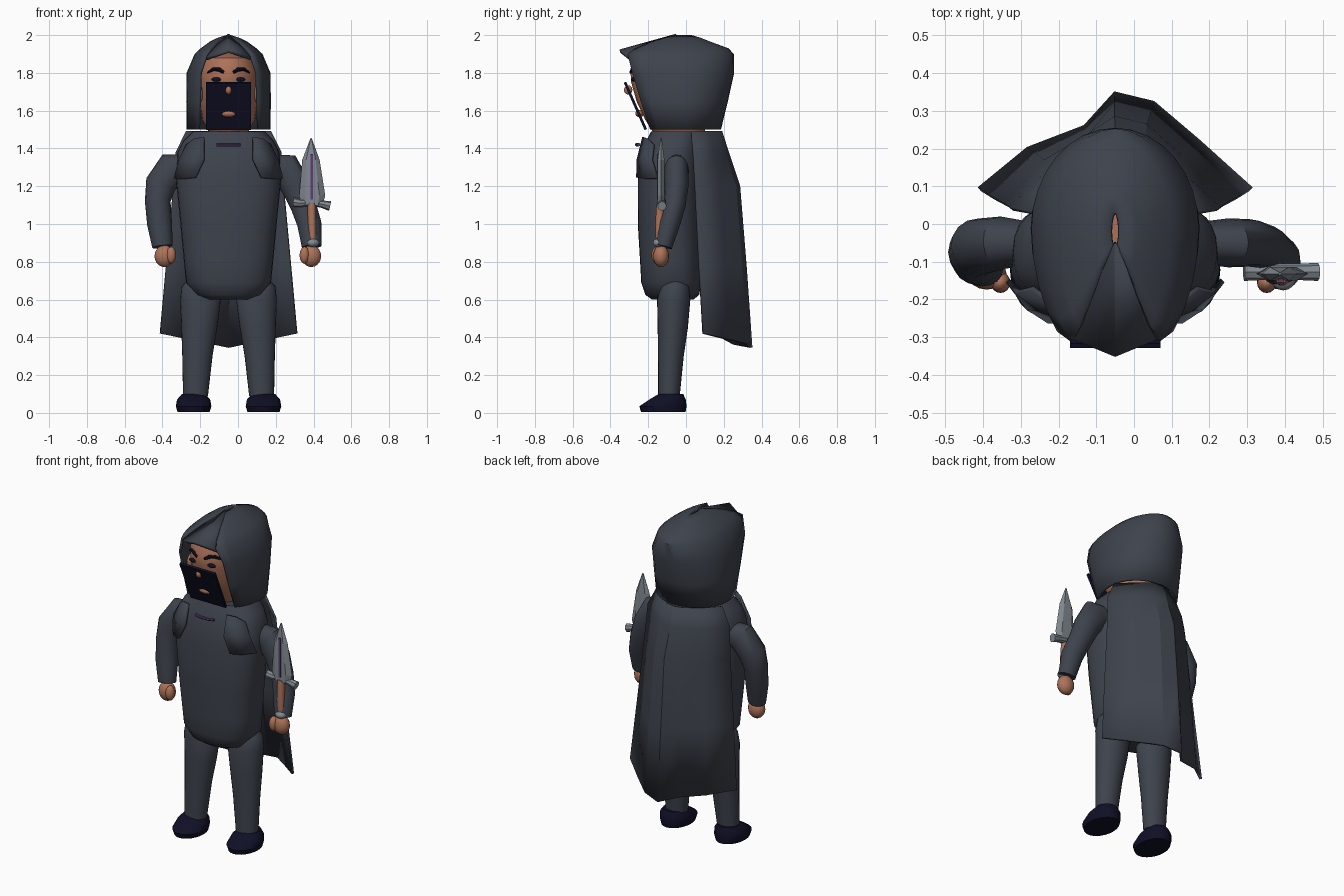
import bpy, bmesh, math
from mathutils import Vector

if "Cube" in bpy.data.objects:
    bpy.data.objects.remove(bpy.data.objects["Cube"])

CX = -0.05  # symmetry line of the figure


def material(name, rgb):
    m = bpy.data.materials.new(name)
    m.diffuse_color = (*rgb, 1)
    m.use_nodes = True
    m.node_tree.nodes["Principled BSDF"].inputs["Base Color"].default_value = m.diffuse_color
    return m


CLOTH = material("slate_cloth", (0.048, 0.056, 0.073))
NAVY = material("dark_navy", (0.005, 0.005, 0.02))
SKIN = material("skin", (0.42, 0.17, 0.1))
STEEL = material("steel", (0.22, 0.25, 0.28))
VIOLET = material("violet", (0.11, 0.045, 0.17))


def mirror(p):
    return (2 * CX - p[0], p[1], p[2])


def loft(name, rows, mat, closed=True, thick=0, angle=40):
    """Skin a list of point rows; closed rows are capped, open ones may get thickness."""
    bm = bmesh.new()
    grid = [[bm.verts.new(p) for p in row] for row in rows]
    n = len(rows[0])
    for a, b in zip(grid, grid[1:]):
        for i in range(n if closed else n - 1):
            j = (i + 1) % n
            bm.faces.new((a[i], a[j], b[j], b[i]))
    if closed:
        bm.faces.new(grid[0])
        bm.faces.new(grid[-1])
    bmesh.ops.recalc_face_normals(bm, faces=bm.faces)
    me = bpy.data.meshes.new(name)
    bm.to_mesh(me)
    bm.free()
    ob = bpy.data.objects.new(name, me)
    bpy.context.collection.objects.link(ob)
    me.materials.append(mat)
    if thick:
        s = ob.modifiers.new("thickness", 'SOLIDIFY')
        s.thickness = thick
        s.offset = 0
    smooth(ob, angle)
    return ob


def smooth(ob, angle=40):
    bpy.ops.object.select_all(action='DESELECT')
    ob.select_set(True)
    bpy.context.view_layer.objects.active = ob
    bpy.ops.object.shade_smooth_by_angle(angle=math.radians(angle))


def ring(z, cx, cy, a, b, n=24, e=2.0):
    """Horizontal (super)ellipse."""
    pts = []
    for i in range(n):
        t = 2 * math.pi * i / n
        c, s = math.cos(t), math.sin(t)
        pts.append((cx + a * math.copysign(abs(c) ** (2 / e), c),
                    cy + b * math.copysign(abs(s) ** (2 / e), s), z))
    return pts


def tube(name, path, mat, n=16):
    """Rings across a path of (x, y, z, in-plane radius, depth radius)."""
    pts = [Vector(p[:3]) for p in path]
    rows = []
    for i, p in enumerate(path):
        t = (pts[min(i + 1, len(pts) - 1)] - pts[max(i - 1, 0)]).normalized()
        u = Vector((0, 1, 0)).cross(t).normalized()
        v = t.cross(u)
        rows.append([pts[i] + u * p[3] * math.cos(k * 2 * math.pi / n)
                     + v * p[4] * math.sin(k * 2 * math.pi / n) for k in range(n)])
    return loft(name, rows, mat)


def ball(name, loc, radii, mat):
    bpy.ops.mesh.primitive_uv_sphere_add(segments=16, ring_count=10, location=loc)
    ob = bpy.context.object
    ob.name, ob.scale = name, radii
    ob.data.materials.append(mat)
    smooth(ob, 60)
    return ob


def box(name, loc, size, mat, tilt=0):
    bpy.ops.mesh.primitive_cube_add(size=1, location=loc, rotation=(tilt, 0, 0))
    ob = bpy.context.object
    ob.name, ob.scale = name, size
    ob.data.materials.append(mat)
    return ob


# torso: height, half width, front y, back y
TORSO = [(.60, .12, -.18, .04), (.625, .18, -.215, .07), (.69, .225, -.237, .08), (.8, .236, -.243, .08),
         (1.0, .255, -.255, .08), (1.25, .28, -.255, .08), (1.38, .27, -.232, .08), (1.44, .24, -.21, .08),
         (1.49, .19, -.185, .08)]
loft("torso", [ring(z, CX, (f + b) / 2, w, (b - f) / 2, 32, 2.5) for z, w, f, b in TORSO], CLOTH)

# legs and shoes
LEG = [(.70, -.22, -.06, .05, .05), (.67, -.213, -.06, .085, .075), (.6, -.198, -.065, .108, .088),
       (.45, -.205, -.07, .095, .08), (.3, -.215, -.08, .08, .068), (.09, -.225, -.09, .066, .057)]
SHOE = [(.005, -.12, .085, .118), (.035, -.122, .094, .125), (.07, -.098, .088, .097), (.1, -.08, .062, .065)]
for side in ("left", "right"):
    flip = mirror if side == "right" else tuple
    loft(side + "_leg", [[flip(p) for p in ring(*r)] for r in LEG], CLOTH)
    loft(side + "_shoe", [[flip(p) for p in ring(z, -.235, y, a, b)] for z, y, a, b in SHOE], NAVY)
    # shoulder pad wrapping the chest corner
    pad = [[(-.335, -.15, 1.24), (-.28, -.222, 1.24), (-.225, -.258, 1.245)],
           [(-.31, -.18, 1.34), (-.25, -.225, 1.34), (-.18, -.255, 1.34)],
           [(-.27, -.17, 1.42), (-.23, -.2, 1.45), (-.18, -.225, 1.46)]]
    loft(side + "_shoulder_pad", [[flip(p) for p in r] for r in pad], CLOTH, False, .014)

# arms and hands
tube("left_arm", [(-.27, -.05, 1.30, .07, .055), (-.35, -.05, 1.29, .092, .07), (-.41, -.06, 1.21, .082, .075),
                  (-.425, -.075, 1.12, .068, .07), (-.415, -.1, 1.0, .066, .062), (-.4, -.12, .88, .054, .046)], CLOTH)
tube("right_arm", [(.17, -.05, 1.30, .07, .055), (.25, -.05, 1.29, .09, .065), (.305, -.05, 1.2, .078, .063),
                   (.345, -.06, 1.1, .068, .058), (.378, -.09, 1.0, .064, .058), (.39, -.12, .88, .052, .046)], CLOTH)
for side, x, s in (("left", -.39, 1), ("right", .388, -1)):
    ball(side + "_hand", (x, -.132, .83), (.052, .042, .058), SKIN)
    ball(side + "_thumb", (x + s * .036, -.155, .835), (.026, .028, .045), SKIN)

# head: height, half width, front y
HEAD = [(1.48, .1, -.17), (1.55, .14, -.215), (1.65, .155, -.262), (1.75, .158, -.29), (1.82, .155, -.295),
        (1.88, .128, -.265), (1.91, .06, -.17)]
loft("head", [ring(z, CX, (f + .1) / 2, w, (.1 - f) / 2) for z, w, f in HEAD], SKIN)
loft("neck", [ring(z, CX, -.04, .1, .1) for z in (1.44, 1.52)], SKIN)

# face
tilt = math.atan2(.11, .25)
box("face_mask", (CX, -.268, 1.625), (.24, .014, .273), NAVY, tilt)
ball("nose", (CX, -.306, 1.71), (.017, .022, .024), SKIN)
ball("mouth", (CX, -.246, 1.585), (.042, .022, .02), SKIN)
for name, s in (("left", -1), ("right", 1)):
    ball(name + "_ear", (CX + s * .155, -.16, 1.69), (.02, .035, .05), SKIN)
    ball(name + "_eye", (CX + s * .062, -.276, 1.765), (.028, .013, .012), NAVY)
    tube(name + "_eyebrow", [(CX + s * x, y, z, r, .01) for x, y, z, r in (
        (.025, -.291, 1.803, .008), (.05, -.284, 1.818, .011), (.08, -.266, 1.82, .01), (.108, -.238, 1.803, .005))],
        NAVY, 8)

# hood: height, half width, back y, front edge y, middle y, sweep angle of the opening
HOOD = [(1.5, .222, .185, -.19, -.01, 133), (1.65, .224, .222, -.24, -.01, 135), (1.8, .222, .255, -.285, -.01, 136),
        (1.9, .18, .253, -.31, -.02, 138), (1.93, .148, .225, -.27, -.02, 140), (1.965, .1, .13, -.19, -.02, 142),
        (1.985, .06, .08, -.12, -.02, 145), (2.0, .012, .03, -.06, -.02, 150)]
rows = []
for z, w, back, front, mid, sweep in HOOD:
    row = []
    for i in range(25):
        t = math.radians(sweep) * (i / 12 - 1)
        k = back - mid if abs(t) < math.pi / 2 else (mid - front) / -math.cos(math.radians(sweep))
        row.append((CX + w * math.sin(t), mid + k * math.cos(t), z))
    rows.append(row)
hood = loft("hood", rows, CLOTH, False, .014)
hood.modifiers["thickness"].offset = -1

# pointed hood visor
apex = (CX, -.05, 1.998)
left, peak = (-.168, -.30, 1.875), (CX, -.35, 1.915)
loft("hood_visor", [[apex, apex[:2] + (1.9985,), (CX + .001, -.05, 1.998)], [left, peak, mirror(left)]],
     CLOTH, False, .018, 15)

# cape: height at edge, at ridge, half width, edge y, ridge y, fold amount
CAPE = [(1.49, 1.49, .22, .03, .185, 0), (1.38, 1.38, .275, .04, .22, .1), (1.2, 1.2, .288, .05, .28, .4),
        (.8, .77, .325, .07, .315, .7), (.42, .345, .36, .092, .345, 1)]
ACROSS = [-1, -.64, -.22, 0, .28, .61, 1]
FLAT = [0, .55, .92, 1, .92, .55, 0]
FOLD = [0, .42, .65, 1, .9, .5, 0]
rows = []
for ze, zr, w, ye, yr, f in CAPE:
    row = []
    for u, a, b in zip(ACROSS, FLAT, FOLD):
        row.append((CX + u * w, ye + (yr - ye) * (a + (b - a) * f), zr + (ze - zr) * abs(u)))
    rows.append(row)
loft("cape", rows, CLOTH, False, .014, 25)

# chest clasp
tube("chest_clasp", [(CX + x, y, 1.42, .009, .009) for x, y in ((-.062, -.25), (-.03, -.262), (.03, -.262), (.062, -.25))],
     VIOLET, 8)

# short sword
rows = []
for z, x, h, d in ((1.1, .392, .055, .018), (1.15, .393, .069, .018), (1.34, .386, .046, .018), (1.455, .387, .003, .004)):
    rows.append([(x + h * u, -.132 + d * v, z)
                 for u, v in ((-1, 0), (-.55, -1), (.55, -1), (1, 0), (.55, 1), (-.55, 1))])
loft("sword_blade", rows, STEEL, angle=10)
box("blade_groove", (.39, -.15, 1.25), (.014, .009, .24), VIOLET)
tube("sword_guard", [(.292, -.127, 1.115, .026, .024), (.335, -.127, 1.11, .02, .022), (.39, -.127, 1.117, .02, .022),
                     (.445, -.127, 1.105, .02, .022), (.488, -.127, 1.095, .026, .024)], STEEL, 8)
tube("sword_grip", [(.39, -.135, 1.11, .022, .022), (.392, -.142, 1.0, .022, .022), (.395, -.14, .9, .02, .02)], SKIN, 10)
ball("sword_pommel", (.396, -.142, .9), (.034, .034, .024), STEEL)
